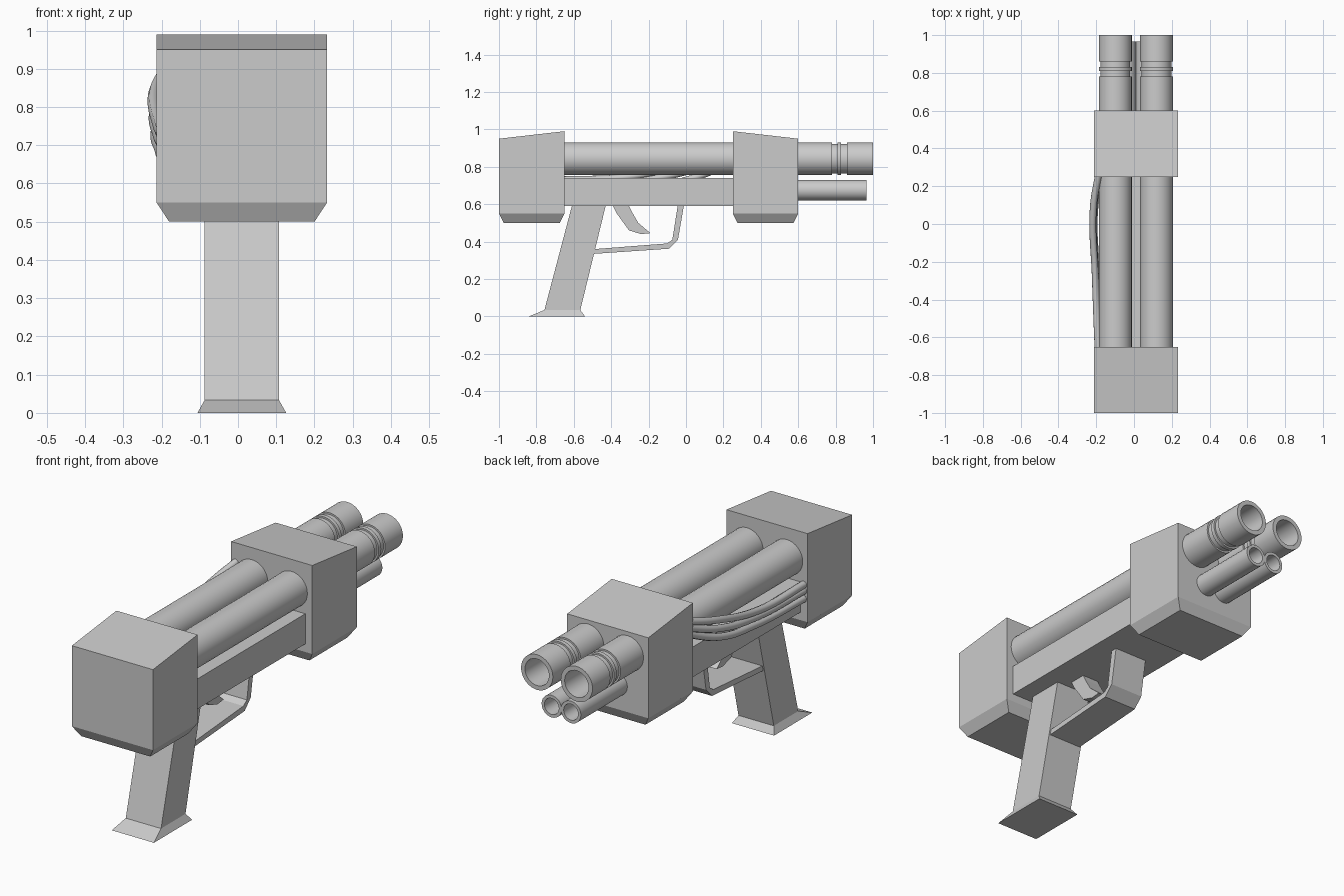
import bpy, bmesh, math

if "Cube" in bpy.data.objects:
    bpy.data.objects.remove(bpy.data.objects["Cube"])

CX = 0.01  # centre line of the body in x

metal = bpy.data.materials.new("grey_metal")
metal.diffuse_color = (0.6, 0.6, 0.6, 1)
metal.use_nodes = True
metal.node_tree.nodes["Principled BSDF"].inputs["Base Color"].default_value = metal.diffuse_color


def finish(bm, name, smooth=False):
    bmesh.ops.recalc_face_normals(bm, faces=bm.faces)
    me = bpy.data.meshes.new(name)
    bm.to_mesh(me)
    bm.free()
    ob = bpy.data.objects.new(name, me)
    bpy.context.collection.objects.link(ob)
    me.materials.append(metal)
    if smooth:
        bpy.ops.object.select_all(action='DESELECT')
        bpy.context.view_layer.objects.active = ob
        ob.select_set(True)
        bpy.ops.object.shade_smooth_by_angle(angle=math.radians(35))
    return ob


def loft(name, rings, smooth=False, caps=True):
    """Skin a list of closed rings that have equal point counts."""
    bm = bmesh.new()
    vs = [[bm.verts.new(p) for p in r] for r in rings]
    n = len(rings[0])
    for a, b in zip(vs, vs[1:]):
        for i in range(n):
            j = (i + 1) % n
            bm.faces.new((a[i], a[j], b[j], b[i]))
    if caps:
        bm.faces.new(vs[0])
        bm.faces.new(vs[-1])
    return finish(bm, name, smooth)


def plate(name, profile, half):
    """Side profile (y, z) extruded across x."""
    return loft(name, [[(CX + s * half, y, z) for y, z in profile] for s in (-1, 1)])


def lathe(name, x, z, profile, seg=32):
    """Profile (y, radius) turned about an axis along y."""
    rings = [[(x + r * math.cos(2 * math.pi * i / seg), y,
               z + r * math.sin(2 * math.pi * i / seg)) for i in range(seg)]
             for y, r in profile]
    return loft(name, rings, True)


def rect(hx, y0, y1, z0, z1):
    """Rectangle across x and y whose height runs from z0 to z1 along y."""
    return [(CX - hx, y0, z0), (CX + hx, y0, z0), (CX + hx, y1, z1), (CX - hx, y1, z1)]


# End housings with sloped tops and chamfered bottoms
for name, y0, y1, za, zb in (("rear_housing", -1.0, -0.65, 0.95, 0.99),
                             ("front_housing", 0.25, 0.6, 0.99, 0.95)):
    loft(name, [rect(0.19, y0 + 0.025, y1 - 0.025, 0.5, 0.5),
                rect(0.223, y0, y1, 0.55, 0.55),
                rect(0.223, y0, y1, za, zb)])

# Receiver between the housings
loft("receiver", [rect(0.185, -0.7, 0.3, z, z) for z in (0.59, 0.74)])

# Twin hollow barrels with ringed muzzles, and small tubes below
R = 0.0875
for side, s in (("left", -1), ("right", 1)):
    lathe(side + "_barrel", CX + s * 0.109, 0.843,
          [(-0.7, R), (0.78, R), (0.78, 0.079), (0.81, 0.079), (0.81, R), (0.83, R),
           (0.83, 0.079), (0.86, 0.079), (0.86, R), (1.0, R), (1.0, 0.066), (0.65, 0.066)])
    lathe(side + "_lower_tube", CX + s * 0.053, 0.675,
          [(0.55, 0.055), (0.965, 0.055), (0.965, 0.04), (0.62, 0.04)], 24)

# Slanted grip with flared foot
loft("grip", [rect(0.116, -0.84, -0.54, 0, 0),
              rect(0.097, -0.757, -0.565, 0.034, 0.034),
              rect(0.097, -0.605, -0.425, 0.61, 0.61)])

# Trigger and its guard
plate("trigger", [(-0.395, 0.6), (-0.37, 0.55), (-0.305, 0.46), (-0.24, 0.44),
                  (-0.19, 0.445), (-0.255, 0.5), (-0.29, 0.56), (-0.31, 0.6)], 0.045)
plate("trigger_guard", [(-0.5, 0.334), (-0.09, 0.362), (-0.043, 0.41), (-0.01, 0.6),
                        (-0.043, 0.6), (-0.073, 0.41), (-0.1, 0.39), (-0.5, 0.359)], 0.09)

# Sagging cables along the left side
for k, pts in enumerate((
        [(-0.185, 0.28, 0.9), (-0.216, 0.08, 0.84), (-0.205, -0.28, 0.75), (-0.19, -0.68, 0.73)],
        [(-0.185, 0.28, 0.87), (-0.214, 0.06, 0.79), (-0.205, -0.25, 0.725), (-0.19, -0.68, 0.7)],
        [(-0.18, 0.28, 0.84), (-0.21, 0.04, 0.74), (-0.2, -0.25, 0.685), (-0.19, -0.68, 0.66)])):
    cu = bpy.data.curves.new("cable", 'CURVE')
    cu.dimensions = '3D'
    cu.bevel_depth = 0.018
    cu.bevel_resolution = 2
    cu.use_fill_caps = True
    sp = cu.splines.new('BEZIER')
    sp.bezier_points.add(len(pts) - 1)
    for bp, p in zip(sp.bezier_points, pts):
        bp.co = p
        bp.handle_left_type = bp.handle_right_type = 'AUTO'
    cu.materials.append(metal)
    bpy.context.collection.objects.link(bpy.data.objects.new("cable_%d" % (k + 1), cu))
